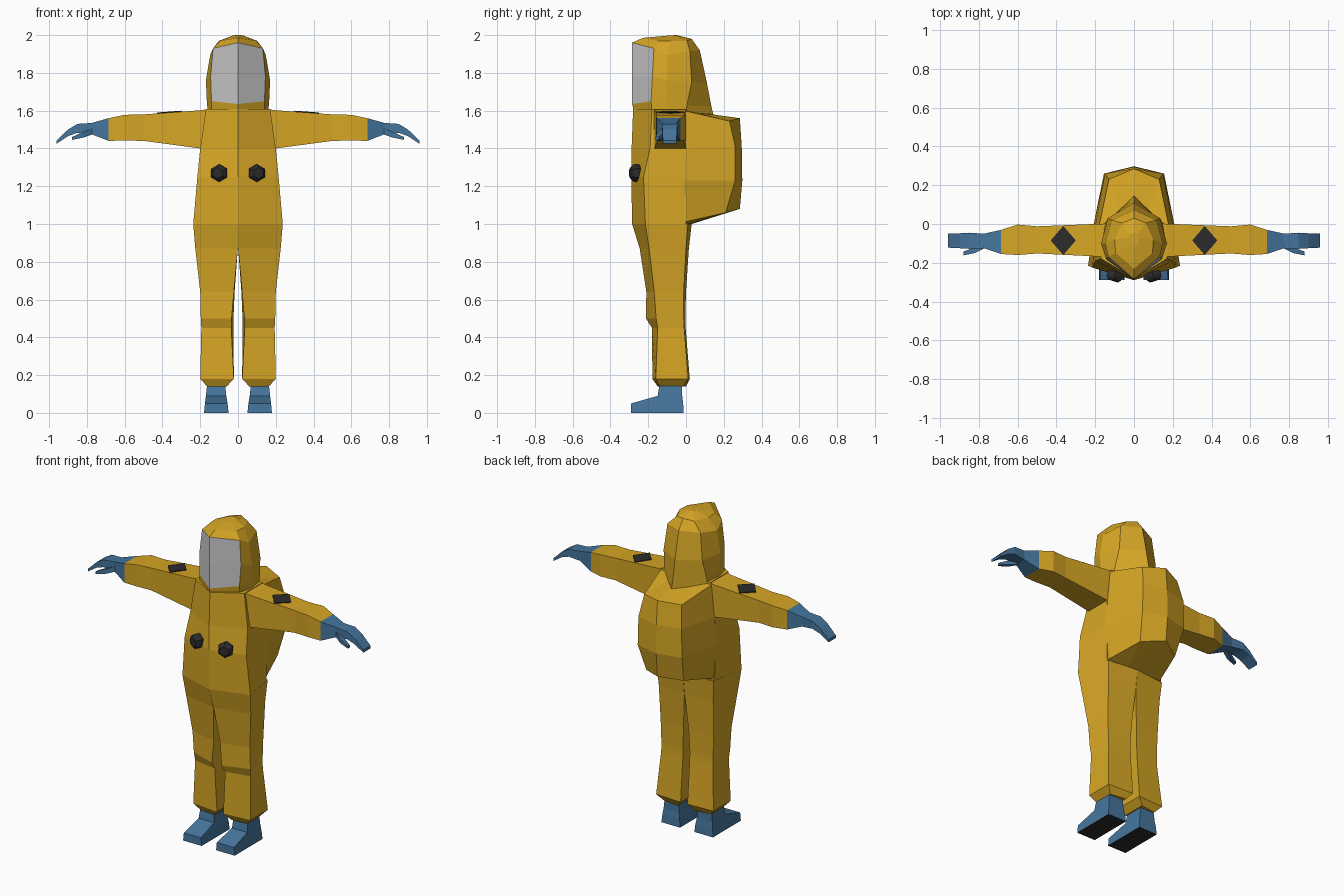
import bpy, bmesh, math
from mathutils import Vector, Matrix


def material(name, r, g, b):
    m = bpy.data.materials.new(name)
    m.diffuse_color = (r, g, b, 1)
    return m


YELLOW = material("suit_yellow", 0.67, 0.38, 0.018)
BLUE = material("rubber_blue", 0.06, 0.18, 0.34)
GREY = material("visor_grey", 0.60, 0.60, 0.60)
DARK = material("dark_rubber", 0.025, 0.025, 0.026)


def finish(name, bm, mats, rule=None):
    """Mirror the right half across x, weld, colour by rule and link."""
    bmesh.ops.mirror(bm, geom=bm.verts[:] + bm.edges[:] + bm.faces[:],
                     axis='X', merge_dist=0.0005)
    bmesh.ops.remove_doubles(bm, verts=bm.verts[:], dist=0.0005)
    bmesh.ops.recalc_face_normals(bm, faces=bm.faces[:])
    if rule:
        for f in bm.faces:
            f.material_index = int(rule(f.normal, f.calc_center_median()))
    me = bpy.data.meshes.new(name)
    bm.to_mesh(me)
    bm.free()
    for m in mats:
        me.materials.append(m)
    bpy.context.collection.objects.link(bpy.data.objects.new(name, me))


def loft(name, rings, mats, closed=True, rule=None):
    """Skin a stack of point rings; open rings are halves that meet at x = 0."""
    bm = bmesh.new()
    vs = [[bm.verts.new(p) for p in r] for r in rings]
    n = len(vs[0])
    for a, b in zip(vs, vs[1:]):
        for i in range(n if closed else n - 1):
            j = (i + 1) % n
            bm.faces.new((a[i], a[j], b[j], b[i]))
    bm.faces.new(vs[0])
    bm.faces.new(vs[-1])
    finish(name, bm, mats, rule)


def level(z, *pts):
    return [(x, y, z) for x, y in pts]


def box_x(x, y0, y1, z0, z1):
    """Rectangular section across x."""
    return [(x, y0, z0), (x, y1, z0), (x, y1, z1), (x, y0, z1)]


def box_z(z, x0, x1, y0, y1):
    """Rectangular section across z."""
    return [(x0, y0, z), (x1, y0, z), (x1, y1, z), (x0, y1, z)]


# Torso with a ridge down the front
loft("torso", [
    level(1.00, (0, -.285), (.237, -.215), (.20, .0), (0, .03)),
    level(1.25, (0, -.29), (.215, -.225), (.205, .0), (0, .03)),
    level(1.40, (0, -.288), (.20, -.19), (.20, .0), (0, .03)),
    level(1.61, (0, -.28), (.17, -.18), (.17, .0), (0, .02)),
], [YELLOW], closed=False)

# Legs: inner front, outer front, outer back, inner back
loft("leg", [
    level(1.00, (0, -.285), (.237, -.215), (.20, .01), (0, .03)),
    level(.87, (.001, -.245), (.226, -.195), (.19, .0), (.001, .015)),
    level(.64, (.022, -.21), (.20, -.168), (.185, -.012), (.018, .0)),
    level(.50, (.034, -.212), (.197, -.158), (.18, -.012), (.024, -.004)),
    level(.45, (.036, -.18), (.194, -.15), (.18, -.01), (.024, -.002)),
    level(.18, (.022, -.178), (.20, -.16), (.20, .012), (.024, .02)),
    level(.14, (.06, -.15), (.163, -.14), (.163, -.015), (.06, .0)),
], [YELLOW])

# Boots with dark soles
loft("boot", [
    box_z(0, .05, .18, -.29, -.012),
    box_z(.05, .055, .175, -.29, -.015),
    box_z(.09, .062, .17, -.15, -.02),
    box_z(.165, .07, .162, -.138, -.022),
], [BLUE, DARK], rule=lambda n, c: n.z < -.9)

# Sleeves
loft("sleeve", [
    box_x(.16, -.17, .0, 1.395, 1.608),
    box_x(.20, -.167, .0, 1.40, 1.602),
    box_x(.50, -.152, -.012, 1.44, 1.58),
    box_x(.60, -.16, -.003, 1.442, 1.578),
    box_x(.685, -.155, -.03, 1.44, 1.56),
], [YELLOW])

# Gloves: palm and fingers, then thumb
loft("glove", [
    box_x(.685, -.155, -.03, 1.44, 1.56),
    box_x(.775, -.125, -.05, 1.475, 1.535),
    box_x(.85, -.128, -.045, 1.483, 1.53),
    box_x(.90, -.125, -.048, 1.465, 1.50),
    box_x(.96, -.122, -.05, 1.425, 1.442),
], [BLUE])
loft("thumb", [
    box_x(.76, -.12, -.09, 1.478, 1.512),
    box_x(.82, -.15, -.12, 1.457, 1.487),
    box_x(.88, -.162, -.142, 1.445, 1.46),
], [BLUE])

# Hood: front centre, visor edge, side, rear side, rear centre
loft("hood", [
    [(0, -.275, 1.59), (.14, -.18, 1.59), (.16, -.1, 1.59),
     (.15, .0, 1.59), (0, .145, 1.58)],
    [(0, -.285, 1.635), (.14, -.185, 1.65), (.165, -.1, 1.65),
     (.148, .005, 1.63), (0, .135, 1.62)],
    [(0, -.285, 1.78), (.145, -.178, 1.78), (.17, -.1, 1.76),
     (.135, .03, 1.75), (0, .11, 1.75)],
    [(0, -.285, 1.96), (.132, -.17, 1.93), (.147, -.1, 1.895),
     (.115, .02, 1.915), (0, .073, 1.92)],
    [(0, -.23, 1.985), (.095, -.15, 1.97), (.1, -.08, 1.97),
     (.06, .005, 1.97), (0, .03, 1.98)],
    [(0, -.12, 1.995), (.02, -.1, 1.997), (.03, -.07, 1.997),
     (.02, -.05, 1.999), (0, -.05, 2.0)],
], [YELLOW, GREY], closed=False,
    rule=lambda n, c: n.y < -.5 and c.y < -.2 and 1.65 < c.z < 1.94)

# Rear air pack bulge: body edge, rear edge, rear centre
loft("back_bulge", [
    [(.10, .01, 1.0), (.06, .02, 1.0), (0, .03, 1.0)],
    [(.195, -.01, 1.01), (.13, .21, 1.06), (0, .285, 1.08)],
    [(.21, -.01, 1.23), (.155, .26, 1.23), (0, .298, 1.23)],
    [(.20, -.01, 1.40), (.15, .26, 1.41), (0, .295, 1.41)],
    [(.18, -.01, 1.60), (.13, .23, 1.545), (0, .285, 1.56)],
    [(.10, -.01, 1.605), (.05, -.005, 1.605), (0, .0, 1.6)],
], [YELLOW], closed=False)

# Diamond patches lying on the sleeve tops
diamond = [(.30, -.085), (.365, -.16), (.43, -.085), (.365, -.01)]
loft("shoulder_patch", [
    [(x, y, 1.602 - (x - .20) * .0733 + h) for x, y in diamond]
    for h in (-.002, .005)
], [DARK])

# Hexagonal chest filters, tilted to the chest
turn = Matrix.Translation((.098, -.26, 1.27)) @ Matrix.Rotation(.3, 4, 'Z')
loft("chest_filter", [
    [turn @ Vector((r * math.sin(k * math.pi / 3), y, r * math.cos(k * math.pi / 3)))
     for k in range(6)]
    for y, r in ((.03, .04), (-.005, .048), (-.022, .045), (-.036, .03))
], [DARK])
